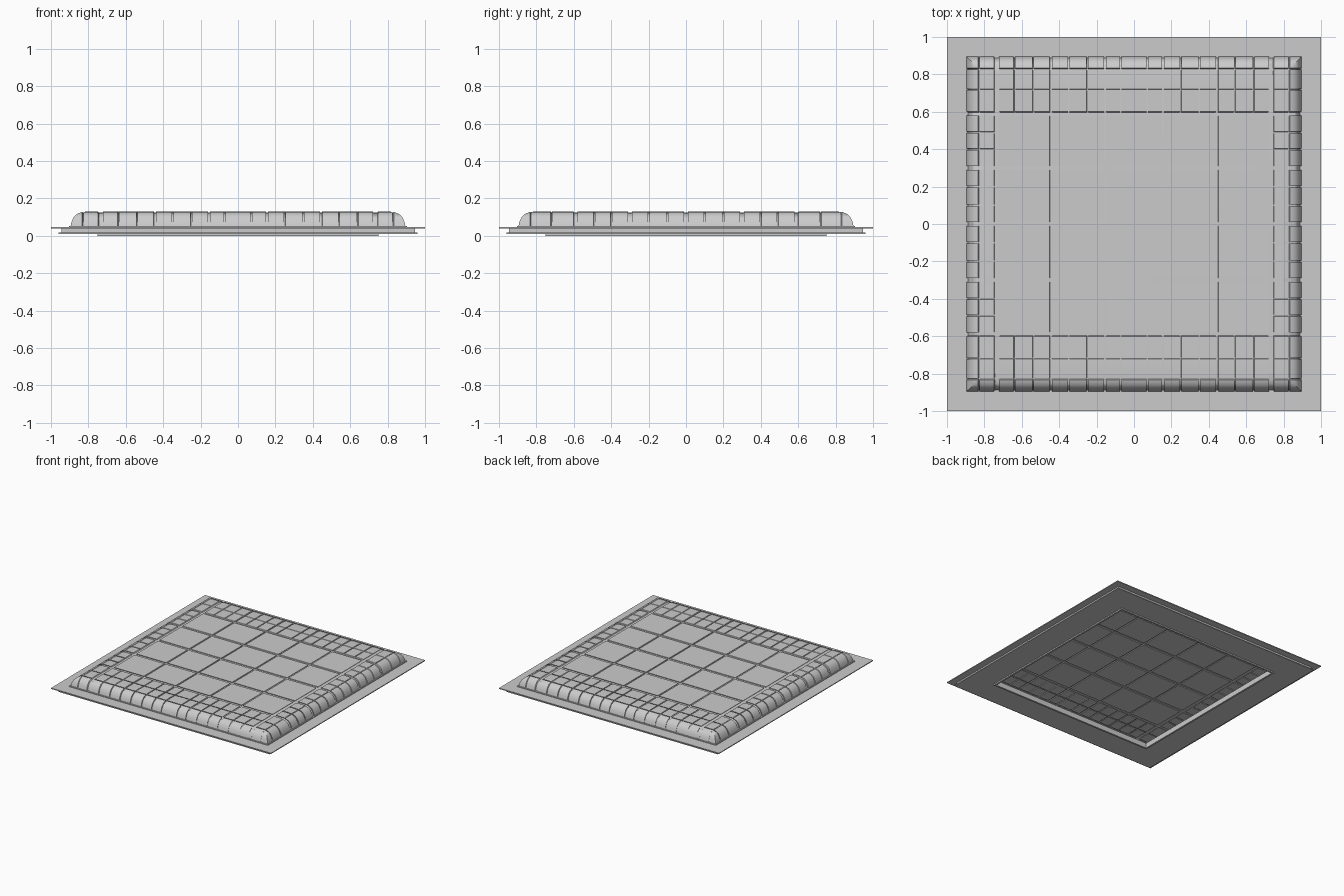
import bpy
import bmesh
import math
from mathutils import Vector

cube = bpy.data.objects.get("Cube")
if cube:
    bpy.data.objects.remove(cube, do_unlink=True)

GREY = (0.6, 0.6, 0.6, 1)
grey = bpy.data.materials.new("light grey")
grey.use_nodes = True
grey.diffuse_color = GREY
grey.node_tree.nodes["Principled BSDF"].inputs["Base Color"].default_value = GREY


def finish(bm, name, smooth=False):
    bmesh.ops.recalc_face_normals(bm, faces=bm.faces)
    mesh = bpy.data.meshes.new(name)
    bm.to_mesh(mesh)
    bm.free()
    mesh.materials.append(grey)
    obj = bpy.data.objects.new(name, mesh)
    bpy.context.collection.objects.link(obj)
    if smooth:
        bpy.ops.object.select_all(action='DESELECT')
        obj.select_set(True)
        bpy.context.view_layer.objects.active = obj
        bpy.ops.object.shade_smooth_by_angle(angle=math.radians(35))
    return obj


def square_loft(profile, closed=False):
    """Sweep (half width, height) points around a square with mitred corners."""
    bm = bmesh.new()
    rings = [[bm.verts.new((sx * r, sy * r, z))
              for sx, sy in ((1, 1), (-1, 1), (-1, -1), (1, -1))] for r, z in profile]
    pairs = list(zip(rings, rings[1:]))
    if closed:
        pairs.append((rings[-1], rings[0]))
    else:
        bm.faces.new(rings[-1])
    for a, b in pairs:
        for i in range(4):
            j = (i + 1) % 4
            bm.faces.new((a[i], a[j], b[j], b[i]))
    return bm


def frame(name, outer, inner, low, high):
    finish(square_loft([(outer, low), (outer, high), (inner, high), (inner, low)], True), name)


def inset(bm, depth):
    """Move verts inward and down, following the shell."""
    for v in bm:
        v.co = Vector((v.co.x * (1 - depth), v.co.y * (1 - depth), v.co.z - depth))


# Stacked mounting frames, open in the middle
frame("flange_plate", 1.0, 0.74, 0.039, 0.046)
frame("spacer_frame", 0.945, 0.74, 0.017, 0.039)
frame("lower_plate", 0.96, 0.74, 0.01, 0.017)
frame("bottom_lip", 0.75, 0.735, 0.0, 0.01)
frame("dome_collar", 0.903, 0.888, 0.046, 0.052)

# Continuous shell that forms the groove floors
DOME = [(0.896, 0.047), (0.89, 0.075), (0.878, 0.1), (0.86, 0.117), (0.835, 0.127), (0.8, 0.13)]
shell = square_loft(DOME)
inset(shell.verts, 0.006)
finish(shell, "dome_shell", True)

# Groove lines: position and half width
WIDE, THIN = 0.011, 0.006


def mirrored(values, gap):
    return [(s * v, gap) for v in values for s in (-1, 1)]


side_x = [(0.735, 0.014), (0.83, 0.003), (0.91, 0)]
side_y = [(0.59, WIDE), (0.72, 0.003), (0.83, 0.003), (0.91, 0)]
main_x = sorted(mirrored([0.155, 0.445], THIN) + mirrored([0.735], 0.014))
main_y = sorted(mirrored([0.3, 0.59], WIDE) + [(0, WIDE)])
fine_x = sorted(main_x + mirrored([0.07, 0.25, 0.35, 0.54, 0.64], 0.004))
fine_y = sorted(main_y + mirrored([0.1, 0.2, 0.4, 0.49], 0.004))


def spans(lines):
    return [(a + g, b - h) for (a, g), (b, h) in zip(lines, lines[1:])]


def both(pieces):
    return pieces + [(-b, -a) for a, b in pieces]


ends_x, ends_y = both(spans(side_x)), both(spans(side_y))
regions = [(spans(main_x), spans(main_y)), (spans(fine_x), ends_y),
           (ends_x, spans(fine_y)), (ends_x, ends_y)]


def add_tile(target, xs, ys):
    """Cut one rectangular tile out of the dome and thicken it inward."""
    bm = square_loft(DOME)
    for axis, (low, high) in enumerate((xs, ys)):
        for value, sign in ((low, -1), (high, 1)):
            co, no = Vector(), Vector()
            co[axis], no[axis] = value, sign
            bmesh.ops.bisect_plane(bm, geom=bm.verts[:] + bm.edges[:] + bm.faces[:],
                                   plane_co=co, plane_no=no, clear_outer=True)
    back = bmesh.ops.extrude_face_region(bm, geom=bm.faces[:], use_keep_orig=True)
    inset([g for g in back["geom"] if isinstance(g, bmesh.types.BMVert)], 0.012)
    part = bpy.data.meshes.new("tile")
    bm.to_mesh(part)
    bm.free()
    target.from_mesh(part)
    bpy.data.meshes.remove(part)


# Raised tiles, large in the middle and small around the border
names = ("centre_tiles", "front_back_tiles", "side_tiles", "corner_tiles")
for name, (columns, rows) in zip(names, regions):
    tiles = bmesh.new()
    for xs in columns:
        for ys in rows:
            add_tile(tiles, xs, ys)
    finish(tiles, name, True)
